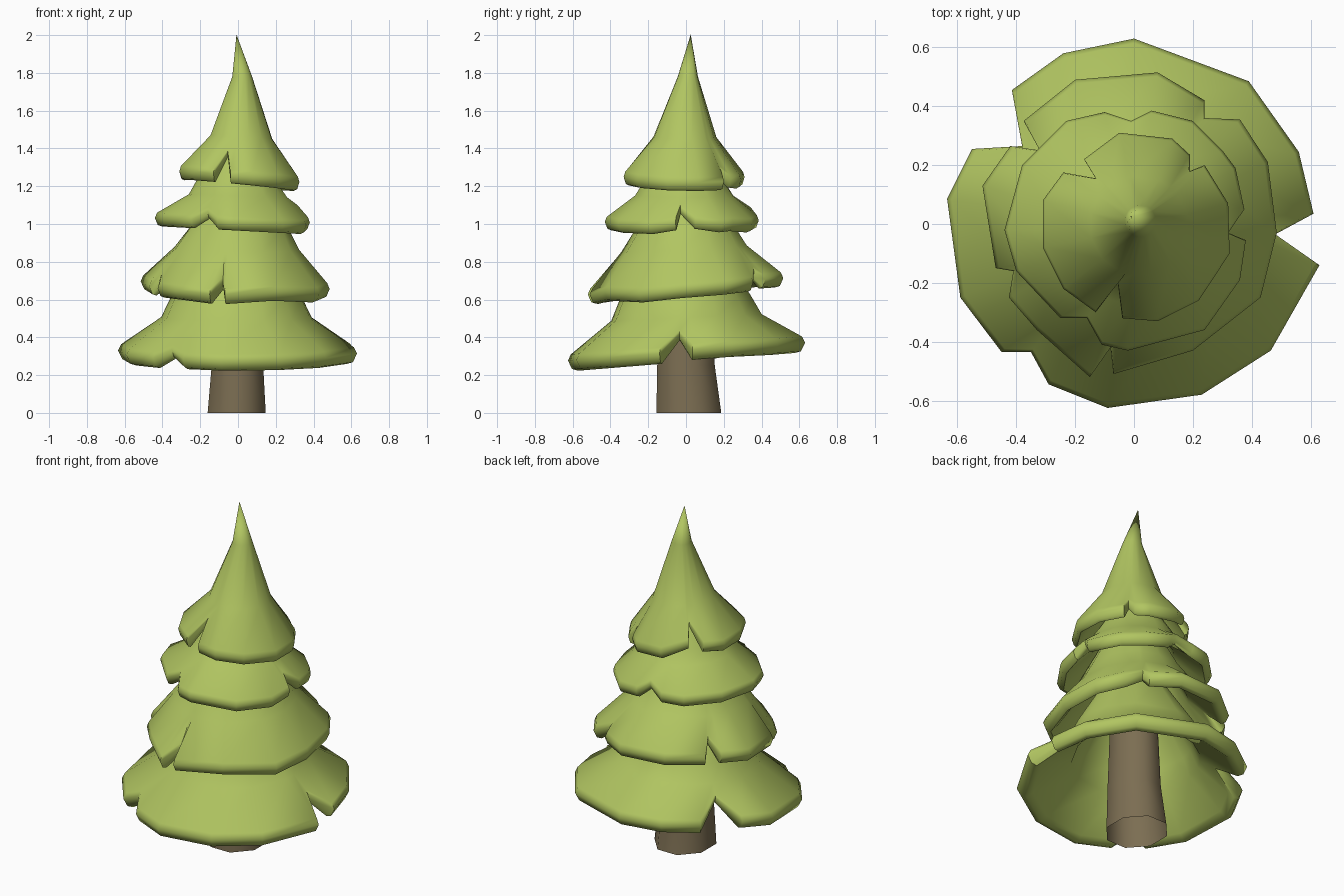
import bpy, bmesh, math

if "Cube" in bpy.data.objects:
    bpy.data.objects.remove(bpy.data.objects["Cube"])


def material(name, color):
    m = bpy.data.materials.new(name)
    m.diffuse_color = (*color, 1)
    m.use_nodes = True
    m.node_tree.nodes["Principled BSDF"].inputs["Base Color"].default_value = m.diffuse_color
    return m


LEAF = material("leaf_green", (0.44, 0.56, 0.12))
BARK = material("bark_brown", (0.20, 0.155, 0.085))


def loft(name, rings, mat, angle):
    """Skin a stack of equal-length rings, listed from the inside to the outside."""
    bm = bmesh.new()
    loops = [[bm.verts.new(p) for p in ring] for ring in rings]
    n = len(loops[0])
    for a, b in zip(loops, loops[1:]):
        for i in range(n):
            j = (i + 1) % n
            bm.faces.new((a[j], a[i], b[i], b[j]))
    bmesh.ops.remove_doubles(bm, verts=bm.verts, dist=0.0005)
    bmesh.ops.recalc_face_normals(bm, faces=bm.faces)
    # The topmost face must look up and outwards
    top = max(bm.faces, key=lambda f: f.calc_center_median().z)
    c = top.calc_center_median()
    if top.normal.x * c.x + top.normal.y * c.y < 0:
        bmesh.ops.reverse_faces(bm, faces=bm.faces)
    me = bpy.data.meshes.new(name)
    bm.to_mesh(me)
    bm.free()
    ob = bpy.data.objects.new(name, me)
    bpy.context.collection.objects.link(ob)
    me.materials.append(mat)
    bpy.ops.object.select_all(action='DESELECT')
    ob.select_set(True)
    bpy.context.view_layer.objects.active = ob
    bpy.ops.object.shade_smooth_by_angle(angle=math.radians(angle))
    return ob


def tier(name, outline, z0, tilt, radius, notch_rise, lip, crown):
    """Hollow skirt: notched rim outline, rolled lip, crown rings (cx, cy, r, z)."""
    def rim(scale, dz):
        ring = []
        for x, y in outline:
            rise = max(0, radius - math.hypot(x, y)) * notch_rise
            thin = max(0.5, 1 - 4 * rise)          # lip thins out in the notches
            s = 1 - (1 - scale) * thin
            z = z0 + tilt[0] * x + tilt[1] * y + rise + dz * thin
            ring.append((x * s, y * s, z))
        return ring

    def circle(cx, cy, r, z, t):
        ring = []
        for x, y in outline:
            k = r / math.hypot(x, y)
            ring.append((cx + x * k, cy + y * k,
                         z + t * (tilt[0] * x + tilt[1] * y) * k))
        return ring

    lips = [rim(0.86, -lip * 0.55), rim(0.915, -lip), rim(0.965, -lip * 0.85),
            rim(1.0, -lip * 0.1), rim(0.975, lip * 0.45)]
    outside = [circle(*c, t=0.6 if i == 0 else 0) for i, c in enumerate(crown)]
    # The lining follows the crown a little further in
    inside = [circle(cx, cy, r * 0.87, z - 0.05, t=0.6 if i == 0 else 0)
              for i, (cx, cy, r, z) in enumerate(crown)]
    return loft(name, inside[::-1] + lips + outside, LEAF, 60)


# Bottom skirt
tier("bottom_branches",
     [(0, .63), (.39, .485), (.56, .245), (.61, .035), (.48, -.035), (.63, -.14),
      (.465, -.43), (.23, -.58), (-.09, -.625), (-.29, -.545), (-.35, -.435),
      (-.45, -.435), (-.59, -.25), (-.635, .085), (-.55, .255), (-.38, .265),
      (-.415, .455), (-.24, .58)],
     0.33, (0, 0.075), 0.62, 0.68, 0.06,
     [(-.01, 0, .40, .505), (-.01, 0, .35, .61), (0, 0, .2, .85)])

# Second skirt
tier("lower_middle_branches",
     [(.08, .515), (.24, .42), (.24, .36), (.36, .355), (.455, .21), (.485, -.03),
      (.43, -.25), (.2, -.43), (-.07, -.51), (-.08, -.42), (-.15, -.52),
      (-.33, -.36), (-.425, -.25), (-.41, -.16), (-.47, -.15), (-.515, .13),
      (-.42, .265), (-.32, .25), (-.375, .35), (-.2, .49)],
     0.675, (-0.03, 0.09), 0.49, 0.95, 0.055,
     [(-.01, -.01, .335, .87), (0, 0, .265, .98), (0, 0, .15, 1.2)])

# Third skirt
tier("upper_middle_branches",
     [(.06, .385), (.2, .35), (.3, .25), (.345, .19), (.375, .05), (.32, -.03),
      (.38, -.055), (.36, -.19), (.24, -.36), (-.02, -.43), (-.11, -.41),
      (-.16, -.32), (-.25, -.32), (-.4, -.16), (-.44, -.02), (-.38, .2),
      (-.23, .35), (-.1, .38), (-.01, .35)],
     1.015, (-0.05, 0), 0.4, 1.1, 0.05,
     [(0, -.01, .26, 1.15), (-.01, -.01, .21, 1.23), (0, 0, .1, 1.4)])

# Top skirt with the pointed tip
tier("treetop",
     [(-.05, .31), (.13, .29), (.19, .235), (.19, .18), (.24, .2), (.32, .07),
      (.325, -.1), (.22, -.26), (.08, -.33), (-.04, -.32), (-.055, -.2),
      (-.13, -.3), (-.24, -.22), (-.31, -.08), (-.31, .08), (-.24, .175),
      (-.13, .155), (-.17, .22)],
     1.255, (-0.09, -0.02), 0.31, 1.15, 0.05,
     [(.017, -.005, .168, 1.46), (.022, .01, .054, 1.78), (-.008, .025, 0, 2.003)])

# Trunk, flared at the foot
SIDES = 8
trunk = [[(cx + r * 0.94 * math.cos(math.tau * (i + .5) / SIDES),
           cy + r * 1.05 * math.sin(math.tau * (i + .5) / SIDES), z) for i in range(SIDES)]
         for cx, cy, r, z in [(-.007, .015, .177, 0), (-.003, 0, .157, .25),
                              (0, 0, .14, .65)]]
loft("trunk", trunk, BARK, 50)
